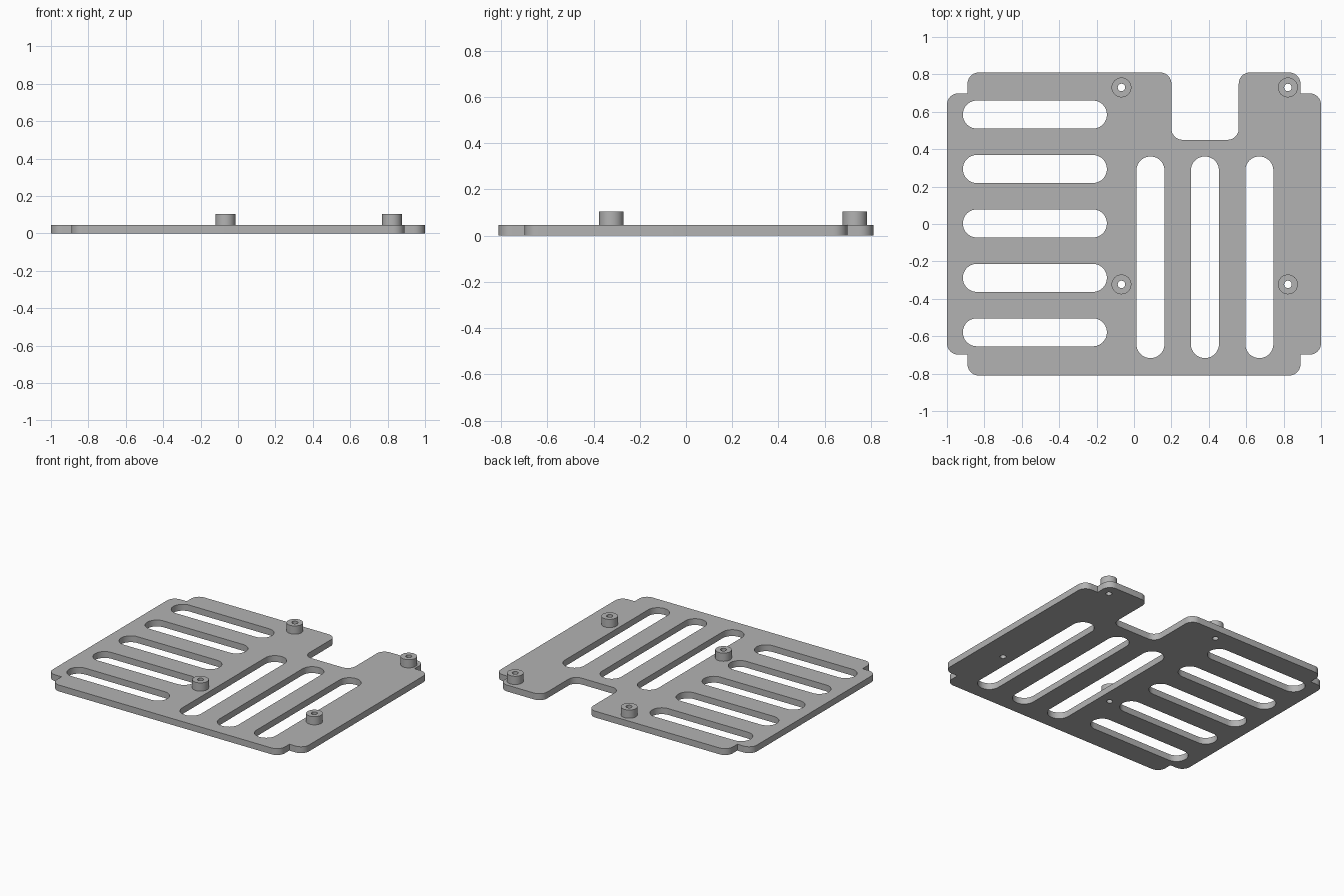
import bpy
from math import pi, cos, sin
from mathutils import Vector

if "Cube" in bpy.data.objects:
    bpy.data.objects.remove(bpy.data.objects["Cube"], do_unlink=True)

THICK, TOP = 0.045, 0.103
HOLE_R, POST_R = 0.02, 0.053

gray = bpy.data.materials.new("matte gray")
gray.use_nodes = True
color = (0.45, 0.45, 0.45, 1)
gray.diffuse_color = color
gray.node_tree.nodes["Principled BSDF"].inputs["Base Color"].default_value = color


def rounded(corners, steps=10):
    """Polygon whose (x, y, radius) corners are replaced by tangent arcs."""
    pts = []
    for i, (x, y, r) in enumerate(corners):
        p = Vector((x, y))
        if r == 0:
            pts.append(p)
            continue
        a = (Vector(corners[i - 1][:2]) - p).normalized()
        b = (Vector(corners[(i + 1) % len(corners)][:2]) - p).normalized()
        center = p + (a + b) * r
        for k in range(steps + 1):
            t = k / steps * pi / 2
            pts.append(center - b * r * cos(t) - a * r * sin(t))
    return pts


def slot(x0, x1, y0, y1):
    r = min(x1 - x0, y1 - y0) / 2 - 0.0005
    return rounded([(x0, y0, r), (x1, y0, r), (x1, y1, r), (x0, y1, r)])


def circle(x, y, r, n=32):
    return [Vector((x + r * cos(2 * pi * k / n), y + r * sin(2 * pi * k / n)))
            for k in range(n)]


def extruded(name, loops, z0, z1):
    """Fill the first loop, leave the others as holes, and extrude."""
    curve = bpy.data.curves.new(name + "_profile", "CURVE")
    curve.dimensions = "2D"
    curve.fill_mode = "BOTH"
    curve.extrude = (z1 - z0) / 2
    for loop in loops:
        spline = curve.splines.new("POLY")
        spline.points.add(len(loop) - 1)
        for point, p in zip(spline.points, loop):
            point.co = (p.x, p.y, 0, 1)
        spline.use_cyclic_u = True
    obj = bpy.data.objects.new(name, curve)
    bpy.context.collection.objects.link(obj)
    obj.location.z = (z0 + z1) / 2
    bpy.ops.object.select_all(action="DESELECT")
    obj.select_set(True)
    bpy.context.view_layer.objects.active = obj
    bpy.ops.object.convert(target="MESH")
    obj = bpy.context.object
    # Weld the caps to the walls
    bpy.ops.object.mode_set(mode="EDIT")
    bpy.ops.mesh.select_all(action="SELECT")
    bpy.ops.mesh.remove_doubles(threshold=0.0001)
    bpy.ops.mesh.normals_make_consistent(inside=False)
    bpy.ops.object.mode_set(mode="OBJECT")
    obj.data.materials.clear()
    obj.data.materials.append(gray)
    bpy.ops.object.shade_smooth_by_angle()
    return obj


# Plate outline: stepped corners and a cable notch in the back edge
R = 0.06
X, Y, STEP_X, STEP_Y = 1, 0.81, 0.89, 0.698
outline = rounded([
    (-STEP_X, -Y, R), (STEP_X, -Y, R), (STEP_X, -STEP_Y, 0), (X, -STEP_Y, R),
    (X, STEP_Y, R), (STEP_X, STEP_Y, 0), (STEP_X, Y, R),
    (0.56, Y, R), (0.56, 0.45, R), (0.2, 0.45, R), (0.2, Y, R),
    (-STEP_X, Y, R), (-STEP_X, STEP_Y, 0), (-X, STEP_Y, R),
    (-X, -STEP_Y, R), (-STEP_X, -STEP_Y, 0)])

# Vent slots: five across on the right, three lengthwise on the left
holes = []
for i in range(5):
    y = 0.003 + (i - 2) * 0.291
    holes.append(slot(-0.915, -0.145, y - 0.075, y + 0.075))
for i in range(3):
    x = 0.088 + i * 0.291
    holes.append(slot(x - 0.075, x + 0.075, -0.717, 0.361))

# Screw holes and the standoffs above them
mounts = {"back_right": (-0.067, 0.73), "back_left": (0.823, 0.73),
          "front_right": (-0.067, -0.323), "front_left": (0.823, -0.323)}
holes += [circle(x, y, HOLE_R) for x, y in mounts.values()]

extruded("plate", [outline] + holes, 0, THICK)
for side, (x, y) in mounts.items():
    extruded("standoff_" + side,
             [circle(x, y, POST_R), circle(x, y, HOLE_R)], THICK, TOP)
